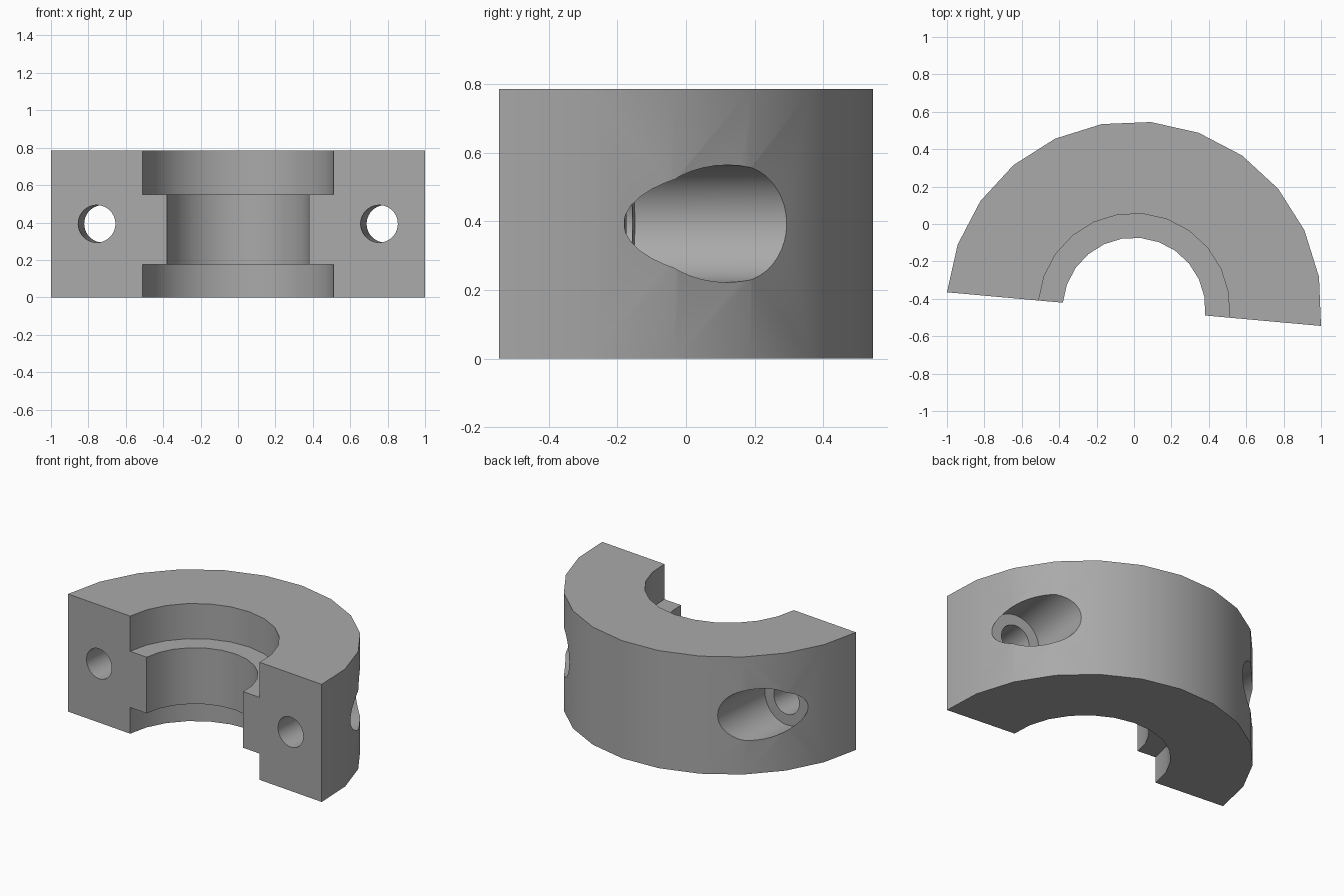
import bpy
import bmesh
from math import pi, radians
from mathutils import Matrix, Vector

if "Cube" in bpy.data.objects:
    bpy.data.objects.remove(bpy.data.objects["Cube"], do_unlink=True)

HEIGHT = 0.785
OUTER, BORE, RECESS = 1.004, 0.382, 0.512
TILT = radians(-5.14)

grey = bpy.data.materials.new("plain grey")
grey.use_nodes = True
colour = (0.4, 0.4, 0.4, 1)
grey.diffuse_color = colour
grey.node_tree.nodes["Principled BSDF"].inputs["Base Color"].default_value = colour


def revolve(name, profile, angle, steps):
    """Spin a closed (radius, height) outline about z, starting on +x."""
    bm = bmesh.new()
    face = bm.faces.new([bm.verts.new((r, 0, z)) for r, z in profile])
    full = angle > 1.9 * pi
    if full:
        # keep only the edges off the axis, so the poles close cleanly
        axis = [e for e in face.edges if all(v.co.x < 1e-6 for v in e.verts)]
        bmesh.ops.delete(bm, geom=[face], context="FACES_ONLY")
        bmesh.ops.delete(bm, geom=axis, context="EDGES")
        geom = bm.verts[:] + bm.edges[:]
    else:
        geom = [face] + face.verts[:] + face.edges[:]
        start = bmesh.ops.duplicate(bm, geom=geom)["geom"]
        geom = start
    bmesh.ops.spin(bm, geom=geom, cent=(0, 0, 0), axis=(0, 0, 1),
                   angle=angle, steps=steps, use_duplicate=False)
    bmesh.ops.remove_doubles(bm, verts=bm.verts[:], dist=1e-4)
    bmesh.ops.recalc_face_normals(bm, faces=bm.faces[:])
    mesh = bpy.data.meshes.new(name)
    bm.to_mesh(mesh)
    bm.free()
    mesh.materials.append(grey)
    obj = bpy.data.objects.new(name, mesh)
    bpy.context.collection.objects.link(obj)
    return obj


# Half ring with a bore that widens at the top and bottom
collar = revolve("half_collar", [
    (RECESS, 0), (OUTER, 0), (OUTER, HEIGHT), (RECESS, HEIGHT),
    (RECESS, 0.55), (BORE, 0.55), (BORE, 0.175), (RECESS, 0.175)], pi, 12)

# Stepped screw holes, square to the split face
for side, label in ((1, "left"), (-1, "right")):
    cutter = revolve(label + "_screw_cutter", [
        (0, -0.2), (0.1, -0.2), (0.1, 0.36), (0.171, 0.36),
        (0.171, 1.3), (0, 1.3)], 2 * pi, 40)
    cutter.data.transform(Matrix.Translation((side * 0.758, 0, 0.393))
                          @ Matrix.Rotation(-pi / 2, 4, "X"))
    cutter.hide_render = True
    cut = collar.modifiers.new(label + "_hole", "BOOLEAN")
    cut.operation = "DIFFERENCE"
    cut.solver = "EXACT"
    cut.object = cutter
    bpy.context.view_layer.objects.active = collar
    bpy.ops.object.modifier_apply(modifier=cut.name)
    bpy.data.objects.remove(cutter, do_unlink=True)

# Place the part and smooth its round walls
collar.data.transform(Matrix.Translation(Vector((0, -0.455, 0)))
                      @ Matrix.Rotation(TILT, 4, "Z"))
bpy.ops.object.select_all(action="DESELECT")
collar.select_set(True)
bpy.context.view_layer.objects.active = collar
bpy.ops.object.shade_smooth_by_angle(angle=radians(30))
